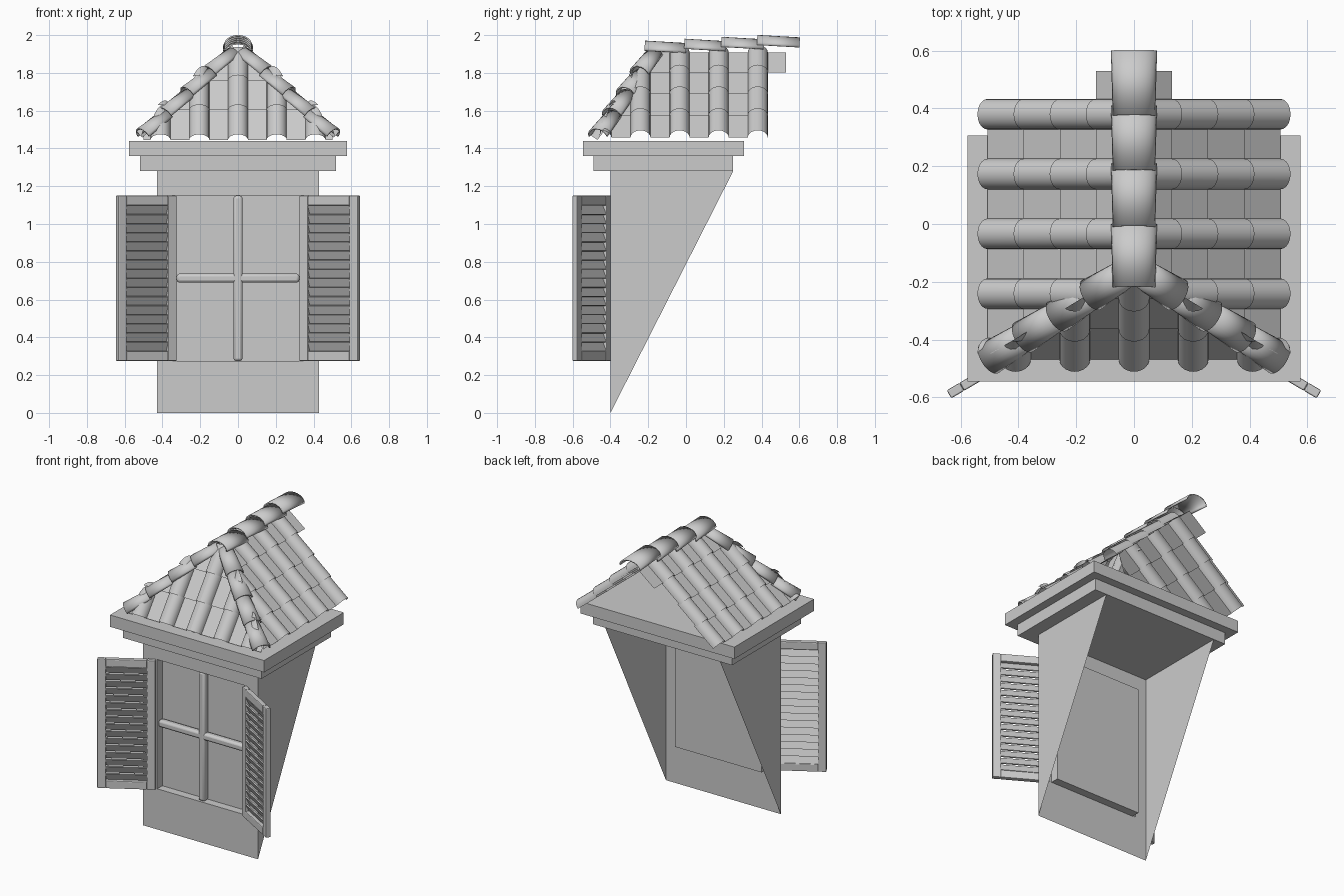
import bpy, bmesh, math
from mathutils import Vector, Matrix

if "Cube" in bpy.data.objects:
    bpy.data.objects.remove(bpy.data.objects["Cube"])


def finish(bm, name, mirror=False, smooth=False, thick=0, bevel=0):
    me = bpy.data.meshes.new(name)
    bmesh.ops.recalc_face_normals(bm, faces=bm.faces)
    bm.to_mesh(me)
    bm.free()
    ob = bpy.data.objects.new(name, me)
    bpy.context.collection.objects.link(ob)
    if smooth:
        me.shade_smooth()
        me.set_sharp_from_angle(angle=math.radians(40))
    if thick:
        m = ob.modifiers.new("thickness", 'SOLIDIFY')
        m.thickness, m.offset = thick, 0
    if bevel:
        m = ob.modifiers.new("bevel", 'BEVEL')
        m.width, m.segments = bevel, 2
    if mirror:
        m = ob.modifiers.new("mirror", 'MIRROR')
        m.use_clip = False
        m.merge_threshold = 0.0001
    return ob


def add_box(bm, lo, hi, mat=Matrix()):
    lo, hi = Vector(lo), Vector(hi)
    m = mat @ Matrix.Translation((lo + hi) / 2) @ Matrix.Diagonal((*(hi - lo), 1))
    bmesh.ops.create_cube(bm, size=1, matrix=m)


def face(bm, *pts):
    bm.faces.new([bm.verts.new(p) for p in pts])


def loft(bm, rings):
    rows = [[bm.verts.new(p) for p in r] for r in rings]
    for a, b in zip(rows, rows[1:]):
        for i in range(len(a) - 1):
            bm.faces.new((a[i], a[i + 1], b[i + 1], b[i]))


# dormer walls: front with recessed window, triangular cheeks, open underside
W, F, H = 0.43, -0.40, 1.28
wx, z0, z1, yb = 0.325, 0.275, 1.15, -0.345
bm = bmesh.new()
outer = [(-W, 0), (W, 0), (W, H), (-W, H)]
inner = [(-wx, z0), (wx, z0), (wx, z1), (-wx, z1)]
loops = [[(x, F, z) for x, z in outer], [(x, F, z) for x, z in inner],
         [(x, yb, z) for x, z in inner]]
loft(bm, [l + l[:1] for l in loops])
face(bm, *loops[2])
for s in (-W, W):
    face(bm, (s, F, 0), (s, F, H), (s, 0.25, H))
bmesh.ops.remove_doubles(bm, verts=bm.verts, dist=1e-5)
finish(bm, "dormer_walls")

# window glazing bars
bm = bmesh.new()
add_box(bm, (-0.024, -0.395, z0), (0.024, yb, z1))
add_box(bm, (-wx, -0.393, 0.69), (wx, yb, 0.737))
finish(bm, "glazing_bars", bevel=0.014, smooth=True)

# stepped cornice
for name, x, ya, yc, za, zb in (("lower_cornice", 0.52, -0.49, 0.25, 1.28, 1.36),
                                ("upper_cornice", 0.577, -0.545, 0.307, 1.36, 1.44)):
    bm = bmesh.new()
    add_box(bm, (-x, ya, za), (x, yc, zb))
    finish(bm, name)

# louvred shutters, swung open
hinge = Matrix.Translation((0.332, -0.408, 0)) @ Matrix.Rotation(math.radians(-30.5), 4, 'Z')
L, T, st = 0.358, 0.016, 0.052
bm = bmesh.new()
add_box(bm, (0, -T, z0), (st, T, z1), hinge)
add_box(bm, (L - st, -T, z0), (L, T, z1), hinge)
add_box(bm, (st, -T, z0), (L - st, T, z0 + st), hinge)
add_box(bm, (st, -T, z1 - st), (L - st, T, z1), hinge)
finish(bm, "shutter_frame", mirror=True, bevel=0.005)
bm = bmesh.new()
n = 16
step = (z1 - z0 - 2 * st) / n
for i in range(n):
    m = hinge @ Matrix.Translation((L / 2, 0, z0 + st + (i + 0.5) * step)) @ Matrix.Rotation(math.radians(25), 4, 'X')
    add_box(bm, (-L / 2 + st, -0.004, -step * 0.56), (L / 2 - st, 0.004, step * 0.56), m)
finish(bm, "shutter_slats", mirror=True)


def tile_profile(u0, u1, centres, r=0.053, h=0.052):
    pts = [(u0, 0)]
    for c in sorted(centres):
        for k in range(11):
            a = math.pi * (1 - k / 10)
            pts.append((c + r * math.cos(a), h * math.sin(a)))
    pts = [p for p in pts if u0 <= p[0] <= u1]
    return pts + ([(u1, 0)] if pts[-1][0] < u1 - 1e-4 else [])


def tile_rows(bm, base, top, u_axis, normal, profile, rows, extra=None):
    base, top, u_axis, normal = (Vector(v) for v in (base, top, u_axis, normal))
    normal.normalize()
    for i in range(rows):
        p = profile + ([extra] if extra and i == rows - 1 else [])
        rings = []
        for t, lift in ((i / rows, 0.010), (min(1, (i + 1.08) / rows), -0.002)):
            o = base.lerp(top, t)
            rings.append([o + u_axis * u + normal * (h + lift) for u, h in p])
        loft(bm, rings)


def clip(bm, co, no):
    bmesh.ops.bisect_plane(bm, geom=bm.verts[:] + bm.edges[:] + bm.faces[:],
                           plane_co=co, plane_no=no, clear_inner=True)


hip_a, hip_b = Vector((0.50, -0.452, 1.45)), Vector((0, -0.147, 1.91))
d = hip_b - hip_a
hip_no = Vector((-d.y, d.x, 0)) * -1
if hip_no.y < 0:
    hip_no = -hip_no

# side slopes of pantiles, cut along the hip
bm = bmesh.new()
prof = tile_profile(-0.46, 0.433, [0.38 - 0.207 * k for k in range(5)])
tile_rows(bm, (0.50, 0, 1.45), (0, 0, 1.91), (0, 1, 0), (0.46, 0, 0.5), prof, 4, extra=(0.53, 0))
clip(bm, hip_a, hip_no)
finish(bm, "side_tiles", mirror=True, smooth=True)

# front slope
bm = bmesh.new()
prof = tile_profile(0, 0.5, [0, 0.205, 0.41])
tile_rows(bm, (0, -0.46, 1.44), (0, -0.147, 1.91), (1, 0, 0), (0, -0.47, 0.313), prof, 3)
clip(bm, hip_a, -hip_no)
finish(bm, "front_tiles", mirror=True, smooth=True)


def cap(bm, a, b, ra, rb, ha, hb, up):
    a, b = Vector(a), Vector(b)
    side = (b - a).cross(Vector(up)).normalized()
    nrm = side.cross(b - a).normalized()
    rings = []
    for o, r, h in ((a, ra, ha), (b, rb, hb)):
        rings.append([o + side * r * math.cos(math.pi * k / 12) + nrm * h * math.sin(math.pi * k / 12)
                      for k in range(13)])
    loft(bm, rings)


# hip caps
bm = bmesh.new()
start, end = Vector((0.50, -0.465, 1.445)), Vector((0.03, -0.172, 1.885))
for i in range(4):
    a, b = start.lerp(end, i / 4), start.lerp(end, (i + 1.1) / 4)
    cap(bm, a + Vector((0, 0, 0.018)), b, 0.056, 0.046, 0.05, 0.042, (0, 0, 1))
finish(bm, "hip_caps", mirror=True, smooth=True, thick=0.008)

# ridge caps, each tilted and stepping up to the back
bm = bmesh.new()
for ya, yc, z in ((-0.22, 0.0, 1.918), (-0.01, 0.21, 1.928), (0.185, 0.41, 1.938), (0.375, 0.6, 1.948)):
    cap(bm, (0, ya, z), (0, yc, z - 0.013), 0.070, 0.076, 0.049, 0.049, (0, 0, 1))
finish(bm, "ridge_caps", smooth=True, thick=0.008)
